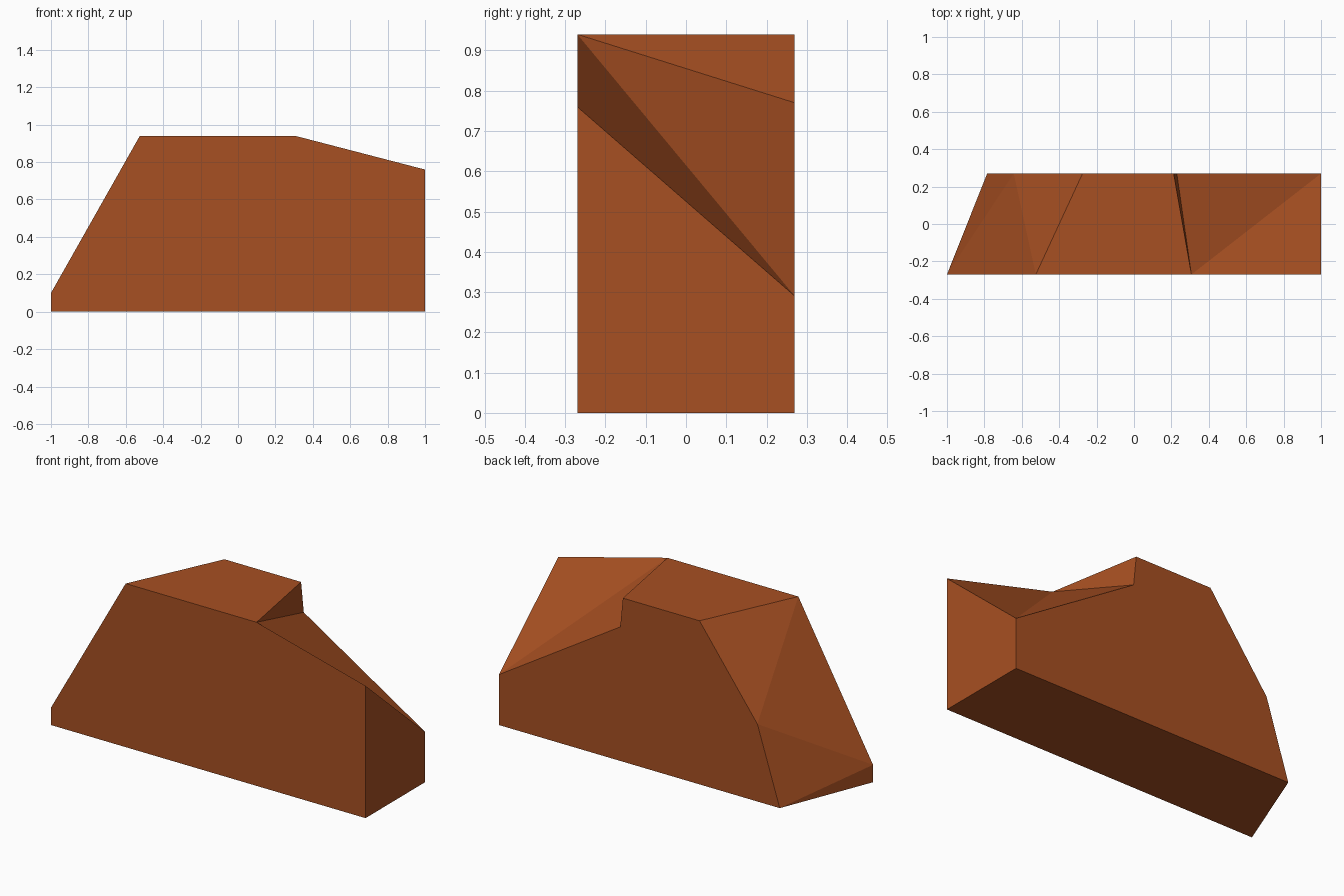
import bpy
import bmesh

cube = bpy.data.objects.get("Cube")
if cube:
    bpy.data.objects.remove(cube, do_unlink=True)

# Single rust colour
rust = bpy.data.materials.new("rust_brown")
rust.use_nodes = True
colour = (0.39, 0.08, 0.016, 1)
rust.diffuse_color = colour
rust.node_tree.nodes["Principled BSDF"].inputs["Base Color"].default_value = colour

HALF_DEPTH = 0.27
TOP = 0.94

# Front and back outlines as x, z, starting at the lower left corner
front_outline = [(-1, 0), (1, 0), (1, 0.76), (0.307, TOP), (-0.525, TOP), (-1, 0.1)]
back_outline = [(-0.785, 0), (1, 0), (1, 0.29), (0.229, 0.77),
                (0.212, TOP), (-0.275, TOP), (-0.643, 0.445)]

bm = bmesh.new()
f = [bm.verts.new((x, -HALF_DEPTH, z)) for x, z in front_outline]
b = [bm.verts.new((x, HALF_DEPTH, z)) for x, z in back_outline]

# Flat front and back walls
bm.faces.new(f)
bm.faces.new(b[::-1])

# Strip joining the outlines: base, right end, stepped slope, top, left end
strip = [
    (f[0], b[0], b[1], f[1]),
    (f[1], b[1], b[2], f[2]),
    (f[2], b[2], f[3]),
    (f[3], b[2], b[3]),
    (f[3], b[3], b[4]),
    (f[3], b[4], b[5], f[4]),
    (f[4], b[5], b[6]),
    (f[4], b[6], f[5]),
    (f[5], b[6], b[0]),
    (f[5], b[0], f[0]),
]
for corners in strip:
    bm.faces.new(corners)
bmesh.ops.recalc_face_normals(bm, faces=bm.faces)

mesh = bpy.data.meshes.new("angular_block")
bm.to_mesh(mesh)
bm.free()
mesh.materials.append(rust)
block = bpy.data.objects.new("angular_block", mesh)
bpy.context.collection.objects.link(block)
